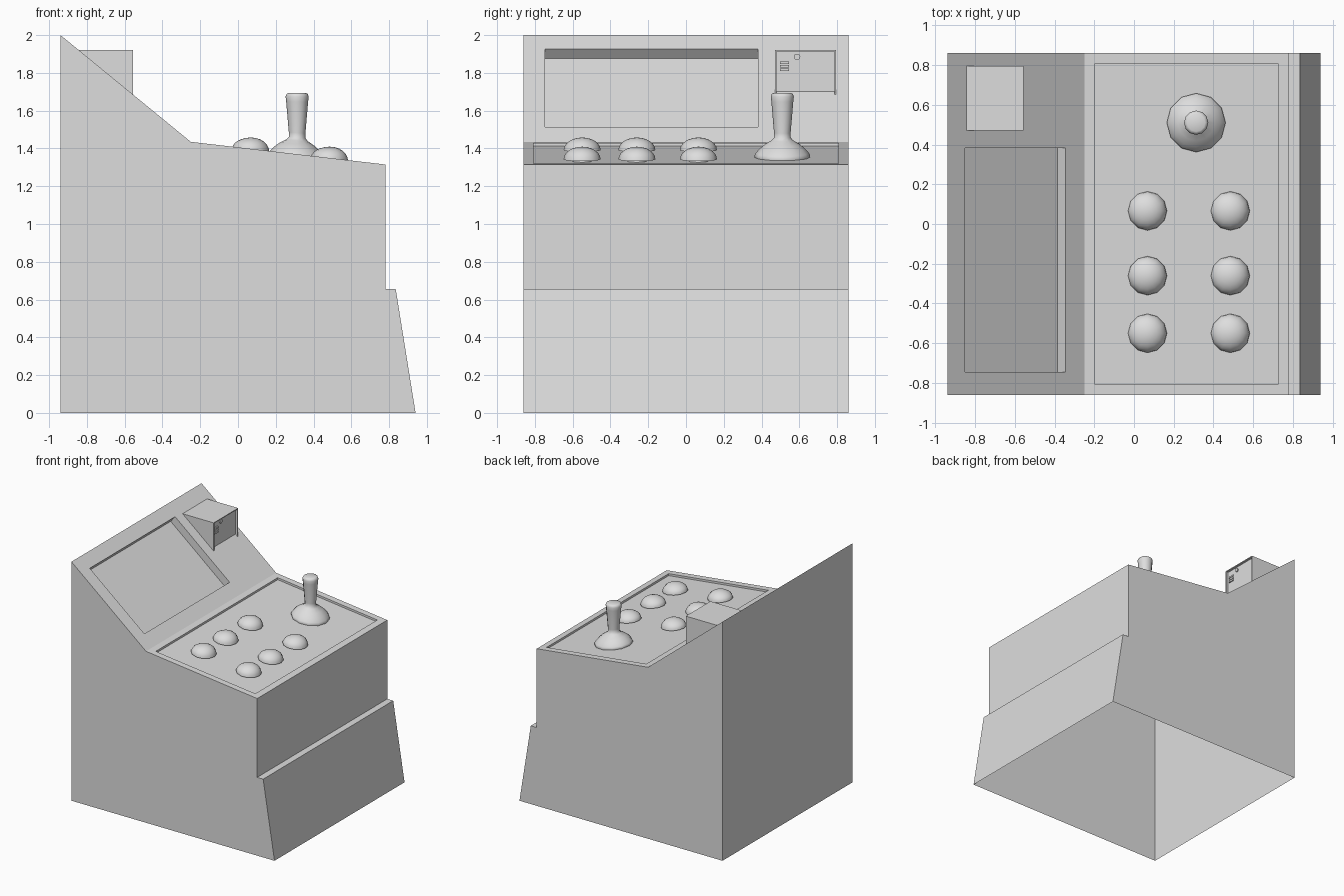
import bpy
import bmesh
import math
from mathutils import Vector, Matrix

if "Cube" in bpy.data.objects:
    bpy.data.objects.remove(bpy.data.objects["Cube"], do_unlink=True)

COLOUR = (0.73, 0.73, 0.73, 1)
grey = bpy.data.materials.new("plain_grey")
grey.use_nodes = True
grey.diffuse_color = COLOUR
grey.node_tree.nodes["Principled BSDF"].inputs["Base Color"].default_value = COLOUR


def finish(bm, name):
    """Turn a bmesh into a named, coloured object."""
    bmesh.ops.recalc_face_normals(bm, faces=bm.faces)
    mesh = bpy.data.meshes.new(name)
    bm.to_mesh(mesh)
    bm.free()
    mesh.materials.append(grey)
    ob = bpy.data.objects.new(name, mesh)
    bpy.context.collection.objects.link(ob)
    return ob


def select(ob):
    bpy.ops.object.select_all(action='DESELECT')
    ob.select_set(True)
    bpy.context.view_layer.objects.active = ob


def prism(name, profile, y0, y1):
    """Extrude an x-z outline from y0 to y1."""
    bm = bmesh.new()
    face = bm.faces.new([bm.verts.new((x, y0, z)) for x, z in profile])
    out = bmesh.ops.extrude_face_region(bm, geom=[face])
    moved = [v for v in out["geom"] if isinstance(v, bmesh.types.BMVert)]
    bmesh.ops.translate(bm, verts=moved, vec=(0, y1 - y0, 0))
    return finish(bm, name)


def block(name, x0, x1, y0, y1, z0, z1):
    return prism(name, [(x0, z0), (x1, z0), (x1, z1), (x0, z1)], y0, y1)


def cut(ob, cutter):
    """Subtract the cutter and discard it."""
    cutter.hide_render = True
    mod = ob.modifiers.new("recess", 'BOOLEAN')
    mod.operation = 'DIFFERENCE'
    mod.solver = 'EXACT'
    mod.object = cutter
    select(ob)
    bpy.ops.object.modifier_apply(modifier=mod.name)
    bpy.data.objects.remove(cutter, do_unlink=True)


def open_underside(ob):
    """Remove the faces that look down."""
    bm = bmesh.new()
    bm.from_mesh(ob.data)
    down = [f for f in bm.faces if f.normal.z < -0.5]
    bmesh.ops.delete(bm, geom=down, context='FACES')
    bm.to_mesh(ob.data)
    bm.free()


def lathe(name, profile, x, y, z, lean, sides=12):
    """Revolve a radius-height outline, its foot following the panel slope."""
    bm = bmesh.new()
    verts = [bm.verts.new((r, 0, h)) for r, h in profile]
    edges = [bm.edges.new(pair) for pair in zip(verts, verts[1:])]
    bmesh.ops.spin(bm, geom=verts + edges, cent=(0, 0, 0), axis=(0, 0, 1),
                   angle=math.tau, steps=sides)
    bmesh.ops.remove_doubles(bm, verts=bm.verts, dist=0.0005)
    top = profile[-1][1]
    for v in bm.verts:
        v.co.z += lean * v.co.x * (1 - max(v.co.z, 0) / top)
        v.co += Vector((x, y, z))
    ob = finish(bm, name)
    select(ob)
    bpy.ops.object.shade_smooth_by_angle(angle=math.radians(50))
    return ob


# Cabinet body
HALF = 0.86
RIDGE, LIP, PEAK = Vector((-0.25, 1.435)), Vector((0.78, 1.315)), Vector((-0.94, 2))
cabinet = prism("cabinet", [(-0.94, 0), (0.94, 0), (0.835, 0.655), (0.78, 0.655),
                            LIP, RIDGE, PEAK], -HALF, HALF)


def height(a, b, x):
    return a.y + (b.y - a.y) * (x - a.x) / (b.x - a.x)


def sink(a, b, x0, x1, half_range, depth, out):
    """Cut a pocket into the sloping face from a to b, its walls along out."""
    p, q = (Vector((x, height(a, b, x))) for x in (x0, x1))
    cut(cabinet, prism("pocket", [p + out * 0.1, p - out * depth,
                                  q - out * depth, q + out * 0.1], *half_range))


# Screen and control panel recesses
DEPTH = 0.017
slope = (RIDGE - PEAK).normalized()
sink(PEAK, RIDGE, -0.85, -0.345, (-0.746, 0.382), 0.064, Vector((-slope.y, slope.x)))
sink(RIDGE, LIP, -0.197, 0.725, (-0.807, 0.807), DEPTH, Vector((0, 1)))


def panel(x):
    return height(RIDGE, LIP, x) - DEPTH


lean = (LIP.y - RIDGE.y) / (LIP.x - RIDGE.x)

# The cabinet is a shell without a floor; the screen's upper wall must stay
bm = bmesh.new()
bm.from_mesh(cabinet.data)
floor = [f for f in bm.faces if f.calc_center_median().z < 0.01]
bmesh.ops.delete(bm, geom=floor, context='FACES')
bm.to_mesh(cabinet.data)
bm.free()

# Domed push buttons on short stems
dome = [(0.05, -0.005), (0.05, 0.01)]
dome += [(0.098 * math.cos(t), 0.01 + 0.067 * math.sin(t))
         for t in (math.pi / 2 * i / 6 for i in range(7))]
for col, x in (("back", 0.068), ("front", 0.485)):
    for row, y in enumerate((-0.55, -0.26, 0.066)):
        lathe(f"button_{col}_{row + 1}", dome, x, y, panel(x), lean)

# Joystick with a domed base
lathe("joystick", [(0.146, 0), (0.148, 0.01), (0.142, 0.022), (0.122, 0.045),
                   (0.092, 0.07), (0.058, 0.09), (0.044, 0.105), (0.044, 0.13),
                   (0.058, 0.295), (0.061, 0.322), (0.056, 0.336), (0.045, 0.342), (0, 0.342)],
      0.313, 0.51, panel(0.313), lean)

# Coin box wedge with a set-back front plate, open where it meets the slope
FRONT, PLATE = -0.555, -0.574
TOP = 1.92
back = PEAK.x + (TOP - PEAK.y) * slope.x / slope.y
coin_box = prism("coin_box", [(back, TOP), (FRONT, height(PEAK, RIDGE, FRONT)), (FRONT, TOP)],
                 0.47, 0.795)
cut(coin_box, block("pocket", PLATE, FRONT + 0.1, 0.479, 0.786, 1.6, TOP - 0.007))
# Keep the thin overhang above the plate out of the removal by its steeper normal
bm = bmesh.new()
bm.from_mesh(coin_box.data)
seat = [f for f in bm.faces if f.normal.z < -0.5 and f.normal.x < -0.3]
bmesh.ops.delete(bm, geom=seat, context='FACES')
bm.to_mesh(coin_box.data)
bm.free()

# Coin slot bars and round return button
for i in range(3):
    z = 1.809 + 0.019 * i
    block(f"coin_slot_bar_{i + 1}", PLATE - 0.005, PLATE + 0.009, 0.497, 0.546, z, z + 0.014)
bm = bmesh.new()
bmesh.ops.create_cone(bm, cap_ends=True, segments=10, radius1=0.017, radius2=0.017, depth=0.016,
                      matrix=Matrix.Translation((PLATE, 0.588, 1.885))
                      @ Matrix.Rotation(math.pi / 2, 4, 'Y'))
finish(bm, "return_button")
